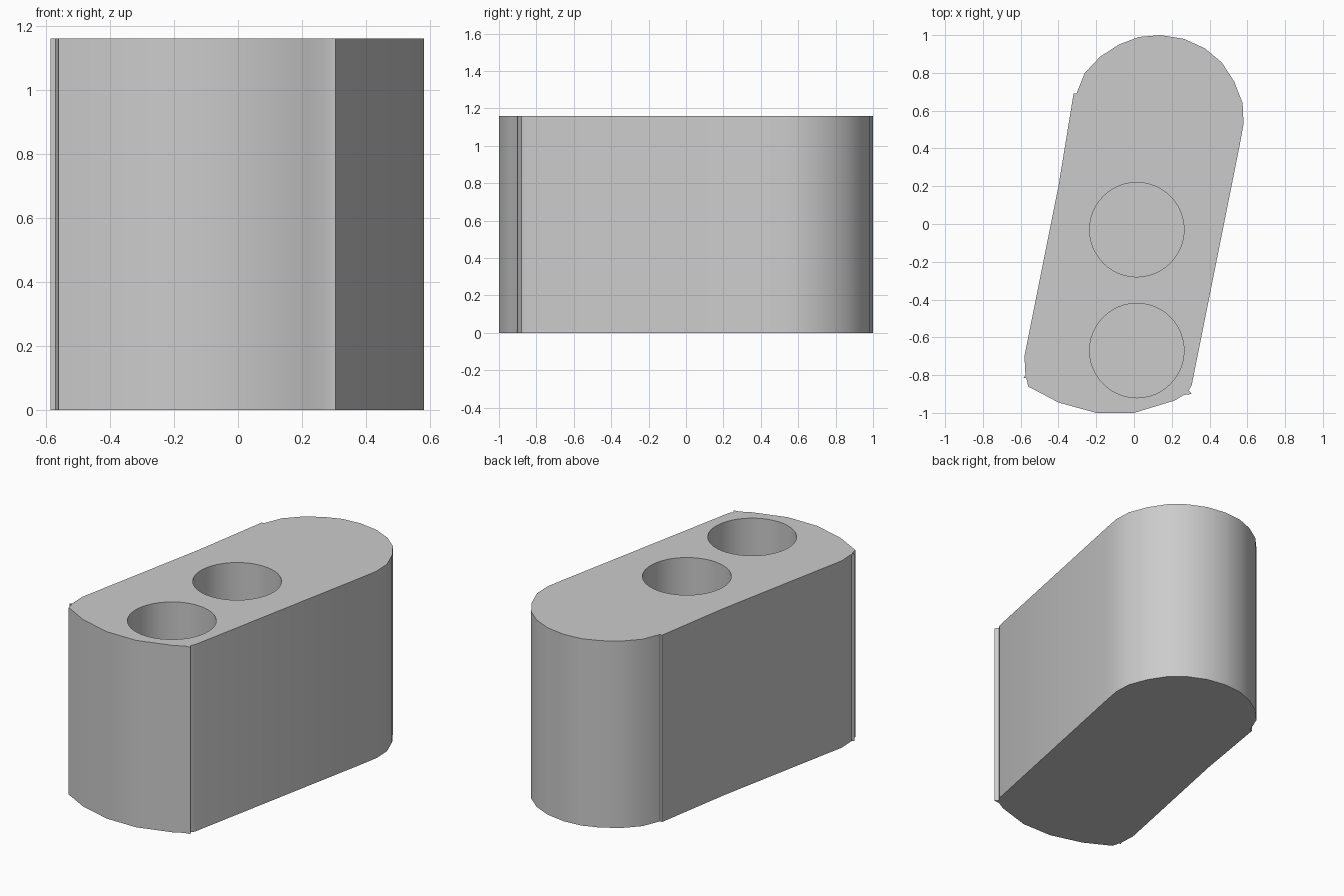
import bpy
import bmesh
import math

default_cube = bpy.data.objects.get("Cube")
if default_cube:
    bpy.data.objects.remove(default_cube)

HEIGHT = 1.16
FLOOR = 0.12
HOLE_RADIUS = 0.25
HOLE_CENTRES = [(0.015, -0.03), (0.015, -0.67)]

# Plan outline in hundredths of a unit, clockwise from the left notch
rounded_back = [(-32, 69), (-30.5, 69), (-26, 80), (-18, 88.5), (-8, 95),
                (2.5, 99), (14, 100), (26.5, 98), (37.5, 93), (46.5, 85.5),
                (53, 75.5), (57.5, 64), (58, 53), (56, 42)]
corner_lip = [(30.5, -85.5), (29, -88), (30.5, -90), (26.5, -90.5)]
shallow_front = [(21.5, -93.5), (0, -100), (-20, -100), (-40, -94.5), (-56, -86)]
side_lip = [(-57, -81.5), (-58.5, -81.5), (-57.5, -80), (-58, -70), (-40, 20)]
outline = rounded_back + corner_lip + shallow_front + side_lip


def make_material(name, colour):
    mat = bpy.data.materials.new(name)
    mat.use_nodes = True
    mat.diffuse_color = colour
    shader = next(n for n in mat.node_tree.nodes if n.type == 'BSDF_PRINCIPLED')
    shader.inputs["Base Color"].default_value = colour
    return mat


def extrude_profile(name, points, bottom, top):
    """Close a plan profile into a solid prism."""
    bm = bmesh.new()
    base = bm.faces.new([bm.verts.new((x, y, bottom)) for x, y in points])
    result = bmesh.ops.extrude_face_region(bm, geom=[base])
    raised = [v for v in result["geom"] if isinstance(v, bmesh.types.BMVert)]
    bmesh.ops.translate(bm, verts=raised, vec=(0, 0, top - bottom))
    # Keep a bottom cap whichever way the extrusion treated the base face
    if not any(all(v.co.z == bottom for v in f.verts) for f in bm.faces):
        bmesh.ops.holes_fill(bm, edges=bm.edges, sides=0)
    bmesh.ops.recalc_face_normals(bm, faces=bm.faces)
    mesh = bpy.data.meshes.new(name)
    bm.to_mesh(mesh)
    bm.free()
    obj = bpy.data.objects.new(name, mesh)
    bpy.context.scene.collection.objects.link(obj)
    return obj


def circle(centre, radius, sides=48):
    steps = [math.tau * i / sides for i in range(sides)]
    return [(centre[0] + radius * math.cos(a), centre[1] + radius * math.sin(a))
            for a in steps]


# Solid block
block = extrude_profile("holder_block", [(x / 100, y / 100) for x, y in outline],
                        0, HEIGHT)
block.data.materials.append(make_material("plain grey", (0.6, 0.6, 0.6, 1)))

# Two blind round sockets, cut and applied
bpy.ops.object.select_all(action='DESELECT')
bpy.context.view_layer.objects.active = block
block.select_set(True)
for centre in HOLE_CENTRES:
    cutter = extrude_profile("socket_cutter", circle(centre, HOLE_RADIUS),
                             FLOOR, HEIGHT + 0.1)
    cutter.hide_render = True
    cut = block.modifiers.new("socket", 'BOOLEAN')
    cut.operation = 'DIFFERENCE'
    cut.solver = 'EXACT'
    cut.object = cutter
    bpy.ops.object.modifier_apply(modifier=cut.name)
    bpy.data.objects.remove(cutter)

# Smooth curved walls with crisp rims
bpy.ops.object.shade_smooth_by_angle(angle=math.radians(30))
